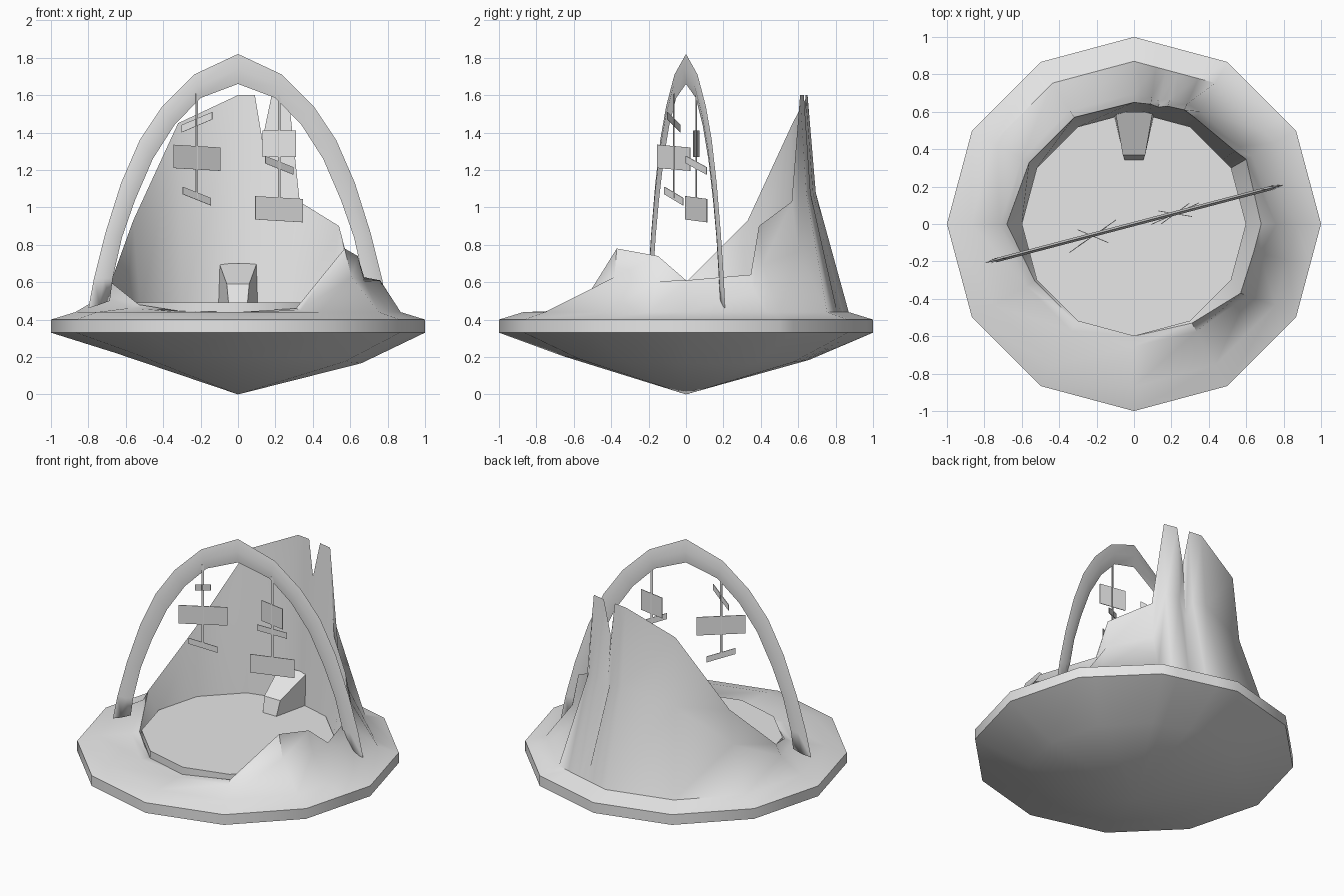
import bpy, bmesh, math
from mathutils import Vector

cube = bpy.data.objects.get("Cube")
if cube:
    bpy.data.objects.remove(cube, do_unlink=True)

grey = bpy.data.materials.new("plain grey")
grey.use_nodes = True
GREY = (0.8, 0.8, 0.8, 1)
grey.diffuse_color = GREY
grey.node_tree.nodes["Principled BSDF"].inputs["Base Color"].default_value = GREY


def make(name, rows, closed_rows=True, caps=True, angle=50):
    """Loft equal-length rows of points into one shaded object."""
    bm = bmesh.new()
    vs = [[bm.verts.new(p) for p in row] for row in rows]
    n = len(vs[0])
    for a, b in zip(vs, vs[1:]):
        for i in range(n if closed_rows else n - 1):
            j = (i + 1) % n
            bm.faces.new((a[i], a[j], b[j], b[i]))
    if caps:
        bm.faces.new(vs[0])
        bm.faces.new(vs[-1])
    bmesh.ops.remove_doubles(bm, verts=bm.verts, dist=0.0001)
    bmesh.ops.recalc_face_normals(bm, faces=bm.faces)
    mesh = bpy.data.meshes.new(name)
    bm.to_mesh(mesh)
    bm.free()
    mesh.materials.append(grey)
    obj = bpy.data.objects.new(name, mesh)
    bpy.context.collection.objects.link(obj)
    bpy.ops.object.select_all(action='DESELECT')
    obj.select_set(True)
    bpy.context.view_layer.objects.active = obj
    bpy.ops.object.shade_smooth_by_angle(angle=math.radians(angle))
    return obj


def dodecagon(radius, deg, z):
    """Point on a twelve-sided outline in the given direction."""
    r = radius * math.cos(math.radians(15)) / math.cos(math.radians(deg % 30 - 15))
    a = math.radians(deg)
    return Vector((r * math.cos(a), r * math.sin(a), z))


# Rocky shell: crest line, counterclockwise from the +x side
crest = [(.68, 0, .61), (.6, .346, .64), (.54, .39, .9), (.33, .565, 1.03),
         (.27, .61, 1.6), (.18, .63, 1.6), (.13, .625, 1.36), (.09, .64, 1.6),
         (0, .65, 1.6), (-.32, .57, 1.45), (-.56, .33, .93), (-.68, 0, .6),
         (-.53, -.306, .48), (-.31, -.525, .445), (0, -.6, .44), (.31, -.53, .46),
         (.57, -.37, .78), (.64, -.15, .74)]
columns = []
for point in crest:
    top = Vector(point)
    deg = math.degrees(math.atan2(top.y, top.x)) % 360
    snap = round(deg / 30) * 30
    if abs(deg - snap) < 4:
        deg = snap
    ledge = dodecagon(.87, deg, .44)
    slope = top.lerp(ledge, .2)
    slope.z = top.z + (ledge.z - top.z) * .45
    if deg == 0:
        slope = Vector((.76, 0, .61))
    belly = .195 - .03 * math.cos(math.radians(deg - 20))
    columns.append([Vector((0, 0, 0)), dodecagon(.66, deg, belly),
                    dodecagon(1, deg, .33), dodecagon(1, deg, .4), ledge,
                    slope, top, dodecagon(.6, deg, .44)])
make("rocky_shell", list(zip(*columns)), caps=False)

# Floor slab
make("floor", [[dodecagon(.6, 30 * i, z) for i in range(12)] for z in (.44, .49)])

# Wedge seat against the back wall
make("seat", [[(-.11, .6, .48), (.11, .6, .48), (.1, .6, .7), (-.1, .6, .7)],
              [(-.05, .34, .48), (.05, .34, .48), (.06, .37, .59), (-.06, .37, .59)]],
     angle=20)

# Slim arch with a diamond section, mirrored about its peak
outer = [(.8, .46), (.77, .62), (.71, .86), (.625, 1.13), (.525, 1.36), (.405, 1.54),
         (.235, 1.71), (0, 1.82)]
inner = [(.685, .5), (.67, .62), (.62, .84), (.55, 1.04), (.455, 1.26), (.34, 1.44),
         (.2, 1.585), (0, 1.66)]
turn = math.tan(math.radians(14.7))


def mirrored(half):
    return [(-x, z) for x, z in half] + [(x, z) for x, z in half[-2::-1]]


sections = []
for (xo, zo), (xi, zi) in zip(mirrored(outer), mirrored(inner)):
    a = Vector((xo, xo * turn, zo))
    b = Vector((xi, xi * turn, zi))
    side = Vector((-.003, .011, 0))
    sections.append([a, (a + b) / 2 + side, b, (a + b) / 2 - side])
make("arch", sections, angle=85)


def board(name, centre, span, height, thick=.004):
    """Thin upright board whose long side follows span."""
    c, s = Vector(centre), Vector(span) / 2
    n = Vector((-s.y, s.x, 0)).normalized() * thick / 2
    up = Vector((0, 0, height / 2))
    make(name, [[c + k - s - up, c + k + s - up, c + k + s + up, c + k - s + up]
                for k in (-n, n)], angle=20)


# Hanging boards: height on the string, span and board height
hangings = {
    "right": ((-.22, -.065), 1.61, 1.05,
              [(1.455, (.165, -.07, .07), .04), (1.265, (.25, .175, -.015), .125),
               (1.06, (.15, .1, -.06), .04)]),
    "left": ((.22, .055), 1.6, .99,
             [(1.34, (.18, -.03, 0), .14), (1.225, (.15, .11, -.06), .04),
              (.99, (.255, .115, -.015), .125)]),
}
for side, ((x, y), high, low, boards) in hangings.items():
    board(side + "_string", (x, y, (high + low) / 2), (.013, .006, 0), high - low)
    for i, (z, span, height) in enumerate(boards):
        board(f"{side}_board_{i + 1}", (x, y, z), span, height)
